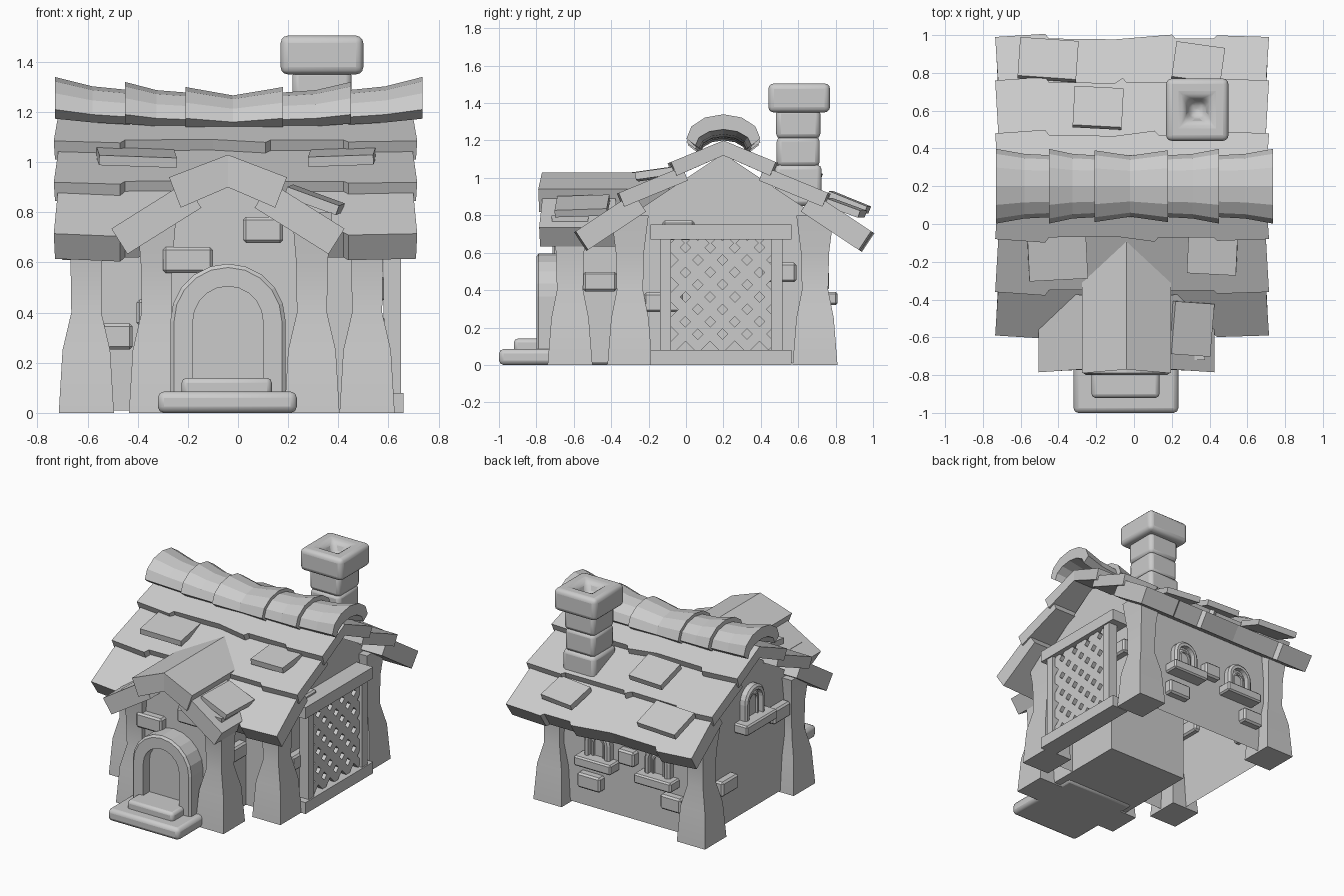
import bpy, bmesh, math
from mathutils import Matrix, Vector

if "Cube" in bpy.data.objects:
    bpy.data.objects.remove(bpy.data.objects["Cube"])

stone = bpy.data.materials.new("plain grey")
GREY = (0.6, 0.6, 0.6, 1)
stone.use_nodes = True
stone.diffuse_color = GREY
stone.node_tree.nodes["Principled BSDF"].inputs["Base Color"].default_value = GREY

MID = -0.04      # centre line of house and porch
RIDGE = 0.2      # y of the main ridge


def finish(name, bm, bevel=0, segments=1, smooth=False):
    bmesh.ops.recalc_face_normals(bm, faces=bm.faces)
    mesh = bpy.data.meshes.new(name)
    bm.to_mesh(mesh)
    bm.free()
    ob = bpy.data.objects.new(name, mesh)
    bpy.context.collection.objects.link(ob)
    mesh.materials.append(stone)
    if bevel:
        mod = ob.modifiers.new("Bevel", "BEVEL")
        mod.width, mod.segments = bevel, segments
    if smooth:
        bpy.ops.object.select_all(action="DESELECT")
        ob.select_set(True)
        bpy.context.view_layer.objects.active = ob
        bpy.ops.object.shade_smooth_by_angle(angle=math.radians(40))
    return ob


def loft(name, rings, caps=True, **kw):
    """Skin a list of equal-length closed rings."""
    bm = bmesh.new()
    loops = [[bm.verts.new(p) for p in ring] for ring in rings]
    for a, b in zip(loops, loops[1:]):
        for i in range(len(a)):
            j = (i + 1) % len(a)
            bm.faces.new((a[i], a[j], b[j], b[i]))
    if caps:
        bm.faces.new(loops[0])
        bm.faces.new(loops[-1])
    return finish(name, bm, **kw)


def box(name, lo, hi, turn=None, **kw):
    lo, hi = Vector(lo), Vector(hi)
    bm = bmesh.new()
    bmesh.ops.create_cube(bm, size=1)
    size, centre = hi - lo, (lo + hi) / 2
    for v in bm.verts:
        p = Vector(v.co[i] * size[i] for i in range(3))
        v.co = centre + (turn @ p if turn else p)
    return finish(name, bm, **kw)


# wall space: u to the viewer's right, v up, w outwards
FACING = {"front": 0, "right": 90, "back": 180, "left": 270}


def wall_point(side, dist, u, v, w):
    return Matrix.Rotation(math.radians(FACING[side]), 3, "Z") @ Vector((u, -dist - w, v))


def wall_box(name, side, dist, u, v, w, **kw):
    a = wall_point(side, dist, u[0], v[0], w[0])
    b = wall_point(side, dist, u[1], v[1], w[1])
    return box(name, [min(p) for p in zip(a, b)], [max(p) for p in zip(a, b)], **kw)


def arch_outline(u, v, width, height, steps=10):
    r = width / 2
    pts = [(u - r, v), (u - r, v + (height - r) / 2)]
    for i in range(steps + 1):
        t = math.pi * (1 - i / steps)
        pts.append((u + r * math.cos(t), v + height - r + r * math.sin(t)))
    return pts + [(u + r, v + (height - r) / 2), (u + r, v)]


def arch(name, side, dist, u, v, width, height, rim, depth, recess):
    """Arched frame with a recessed panel."""
    outer = arch_outline(u, v, width, height)
    chamfer = arch_outline(u, v, width - 0.03, height - 0.015)
    inner = arch_outline(u, v, width - 2 * rim, height - rim)
    layers = [(outer, -0.04), (outer, depth - 0.012), (chamfer, depth),
              (inner, depth), (inner, depth - recess)]
    loft(name, [[wall_point(side, dist, a, b, w) for a, b in pts] for pts, w in layers])


# house shell, open underneath
def gable(name, pts, place, lo, hi, floor):
    ob = loft(name, [[place(c, z, a) for c, z in pts] for a in (lo, hi)])
    if not floor:
        bm = bmesh.new()
        bm.from_mesh(ob.data)
        low = [f for f in bm.faces if all(v.co.z < 0.02 for v in f.verts)]
        bmesh.ops.delete(bm, geom=low, context="FACES_ONLY")
        bm.to_mesh(ob.data)
        bm.free()


gable("house_walls", [(-0.31, 0.01), (-0.31, 0.79), (RIDGE, 1.13), (0.71, 0.79), (0.71, 0.01)],
      lambda c, z, a: (a, c, z), -0.61, 0.53, False)
gable("porch_walls", [(-0.35, 0.01), (-0.35, 0.74), (MID, 0.94), (0.28, 0.74), (0.28, 0.01)],
      lambda c, z, a: (c, a, z), -0.66, 0.1, True)


# flared corner posts
def post(name, x, y, top):
    sections = [(0, 0.11, 0.12), (0.25, 0.095, 0.1), (0.4, 0.06, 0.07), (0.6, 0.063, 0.075), (top, 0.08, 0.1)]
    loft(name, [[(x + i * a, y + j * b, z) for i, j in ((-1, -1), (1, -1), (1, 1), (-1, 1))]
                for z, a, b in sections], smooth=True)


for label, y in (("front", -0.3), ("back", 0.69)):
    post(label + "_left_post", 0.515, y, 0.8)
    post(label + "_right_post", -0.605, y, 0.8)
post("porch_left_post", 0.295, -0.62, 0.8)
post("porch_right_post", -0.325, -0.62, 0.8)


# layered roof courses: stations are (position along ridge, slide down the slope)
def course(name, place, side, top, low, thick, stations):
    down = Vector((low[0] - top[0], low[1] - top[1])).normalized()
    under = Vector((down.y, -down.x)) * thick
    rings = []
    for k, (a, slide) in enumerate(stations):
        end = -1 if k == 0 else (1 if k == len(stations) - 1 else 0)
        t, b = Vector(top), Vector(low) + down * slide
        ring = [(t, a - end * 0.02), (b, a), (b + under, a - end * 0.005), (t + under, a - end * 0.02)]
        if top[0] == 0:
            ring[3] = (t - Vector((0, thick)), a - end * 0.02)
        rings.append([place(side * p.x, p.y, q) for p, q in ring])
    loft(name, rings)


def on_house(c, z, a):
    return (a, RIDGE + c, z)


def on_porch(c, z, a):
    return (MID + c, a, z)


MAIN = [("upper", (0, 1.2), (0.28, 1.085), 0.08, 0.11),
        ("middle", (0.22, 1.06), (0.56, 0.92), 0.08, -0.06),
        ("lower", (0.48, 0.92), (0.79, 0.715), 0.12, 0.2)]
for side, label in ((-1, "front"), (1, "back")):
    for name, top, low, thick, jog in MAIN:
        steps = [(-0.735, 0), (-0.47, 0.02), (-0.45, -0.01), (-0.1, -0.015),
                 (jog, 0.015), (jog + 0.02, -0.01), (0.42, -0.01), (0.44, 0.01), (0.715, 0)]
        course(f"{label}_{name}_roof", on_house, side, top, low, thick, steps)
for side, label in ((-1, "right"), (1, "left")):
    course(f"porch_{label}_upper_roof", on_porch, side, (0, 1.03), (0.235, 0.94), 0.13, [(-0.79, 0), (-0.05, 0)])
    course(f"porch_{label}_lower_roof", on_porch, side, (0.17, 0.92), (0.465, 0.735), 0.12, [(-0.785, 0), (-0.36, 0)])


# flared ridge caps, each larger at its outer end
def cap_ring(x, scale, lift):
    outer = [(0.19 * math.cos(t), 0.125 * math.sin(t)) for t in (math.pi * i / 6 for i in range(7))]
    inner = [(0.76 * y, 0.66 * z - 0.035) for y, z in reversed(outer)]
    return [(x, RIDGE + y * scale, lift + z * scale) for y, z in outer + inner]


CAPS = [(-0.2, -0.45, 1.17, 1.19), (-0.43, -0.73, 1.18, 1.21), (0.17, 0.45, 1.17, 1.19), (0.44, 0.735, 1.18, 1.21)]
for i, (x0, x1, z0, z1) in enumerate(CAPS):
    loft(f"ridge_cap_{i + 1}", [cap_ring(x0, 0.86, z0), cap_ring((x0 + x1) / 2, 0.9, (z0 + z1) / 2 - 0.005),
                                cap_ring(x1, 1.04, z1)])
loft("ridge_cap_centre", [cap_ring(-0.21, 1, 1.175), cap_ring(-0.02, 0.85, 1.16), cap_ring(0.18, 1, 1.175)])

# loose shingles: centre, width, length, tilts about x and y, twist
SHINGLES = [((-0.405, -0.17, 1.02), 0.31, 0.25, 8, 2, 3), ((0.415, -0.16, 1.02), 0.26, 0.21, 8, -2, -3),
            ((-0.455, 0.87, 0.87), 0.31, 0.22, -22, 0, -4), ((-0.19, 0.615, 1.04), 0.26, 0.22, -20, 0, -3),
            ((0.34, 0.85, 0.84), 0.26, 0.2, -20, 0, -8), ((0.305, -0.555, 0.85), 0.22, 0.28, 2, 20, -4)]
for i, (c, w, d, rx, ry, rz) in enumerate(SHINGLES):
    turn = Matrix.Rotation(math.radians(rz), 3, "Z") @ Matrix.Rotation(math.radians(ry), 3, "Y") \
        @ Matrix.Rotation(math.radians(rx), 3, "X")
    half = Vector((w, d, 0.04)) / 2
    box(f"loose_shingle_{i + 1}", Vector(c) - half, Vector(c) + half, turn)

# chimney
for i, (z0, z1, r) in enumerate([(0.85, 1.07, 0.125), (1.06, 1.22, 0.115), (1.21, 1.37, 0.118)]):
    box(f"chimney_block_{i + 1}", (0.335 - r, 0.6 - r, z0), (0.335 + r, 0.6 + r, z1), bevel=0.025, segments=2, smooth=True)


def square(r, z):
    return [(0.335 + i * r, 0.605 + j * r, z) for i, j in ((-1, -1), (1, -1), (1, 1), (-1, 1))]


loft("chimney_cap", [square(0.165, 1.35), square(0.165, 1.505), square(0.07, 1.505), square(0.035, 1.42)],
     bevel=0.03, segments=3, smooth=True)

# door and steps
arch("door", "front", 0.66, MID, 0.0, 0.46, 0.595, 0.09, 0.14, 0.07)
box("lower_step", (-0.32, -1, 0), (0.235, -0.4, 0.085), bevel=0.025, segments=2, smooth=True)
box("upper_step", (-0.225, -0.92, 0.06), (0.135, -0.7, 0.14), bevel=0.02, segments=2, smooth=True)

# windows with sills
for name, side, dist, u, v, width, sill in [("back_left_window", "back", 0.71, -0.17, 0.37, 0.2, 0.29),
                                            ("back_right_window", "back", 0.71, 0.3, 0.37, 0.2, 0.29),
                                            ("gable_window", "left", 0.61, -0.16, 0.66, 0.22, 0.34)]:
    arch(name, side, dist, u, v, width, width + 0.02, 0.035, 0.05, 0.035)
    arch(name + "_inner", side, dist, u, v, width - 0.08, width - 0.03, 0.025, 0.03, 0.02)
    wall_box(name + "_sill", side, dist, (u - sill / 2, u + sill / 2), (v - 0.05, v + 0.02), (-0.02, 0.1), bevel=0.01)

# scattered bricks: side, wall distance, centre u, centre v, width
BRICKS = [("front", 0.66, -0.2, 0.61, 0.2), ("front", 0.66, 0.1, 0.73, 0.16), ("front", 0.31, -0.5, 0.305, 0.16),
          ("right", 0.28, -0.46, 0.445, 0.18), ("right", 0.53, -0.12, 0.335, 0.21), ("right", 0.53, 0.5, 0.495, 0.18),
          ("right", 0.53, -0.04, 0.72, 0.17), ("back", 0.71, -0.23, 0.2, 0.18), ("back", 0.71, 0.06, 0.45, 0.13),
          ("back", 0.71, 0.41, 0.22, 0.16), ("left", 0.61, -0.45, 0.3, 0.18), ("left", 0.61, 0.13, 0.59, 0.18),
          ("left", 0.35, 0.46, 0.4, 0.18)]
for i, (side, dist, u, v, w) in enumerate(BRICKS):
    wall_box(f"brick_{i + 1}", side, dist, (u - w / 2, u + w / 2), (v - 0.052, v + 0.052), (-0.04, 0.055), bevel=0.012)

# trellis on the left wall
for name, z in (("bottom", 0.0), ("top", 0.67)):
    box(f"trellis_{name}_rail", (0.53, -0.19, z), (0.66, 0.565, z + 0.08))
for name, y in (("front", -0.14), ("back", 0.455)):
    box(f"trellis_{name}_stile", (0.58, y, 0.07), (0.65, y + 0.06, 0.68))
Y0, Y1, Z0, Z1 = -0.08, 0.46, 0.08, 0.67
for slope in (1, -1):
    for k in range(-6, 16):
        base = k * 0.132 + 0.03 if slope < 0 else k * 0.132 - 0.36
        ends = sorted(((z - base) * slope for z in (Z0, Z1)))
        a, b = max(Y0, ends[0]), min(Y1, ends[1])
        if b - a < 0.03:
            continue
        rings = [[(x, y + s * slope * 0.019, base + slope * y - s * 0.019)
                  for x, s in ((0.595, -1), (0.63, -1), (0.63, 1), (0.595, 1))] for y in (a, b)]
        loft("trellis_slat", rings)
